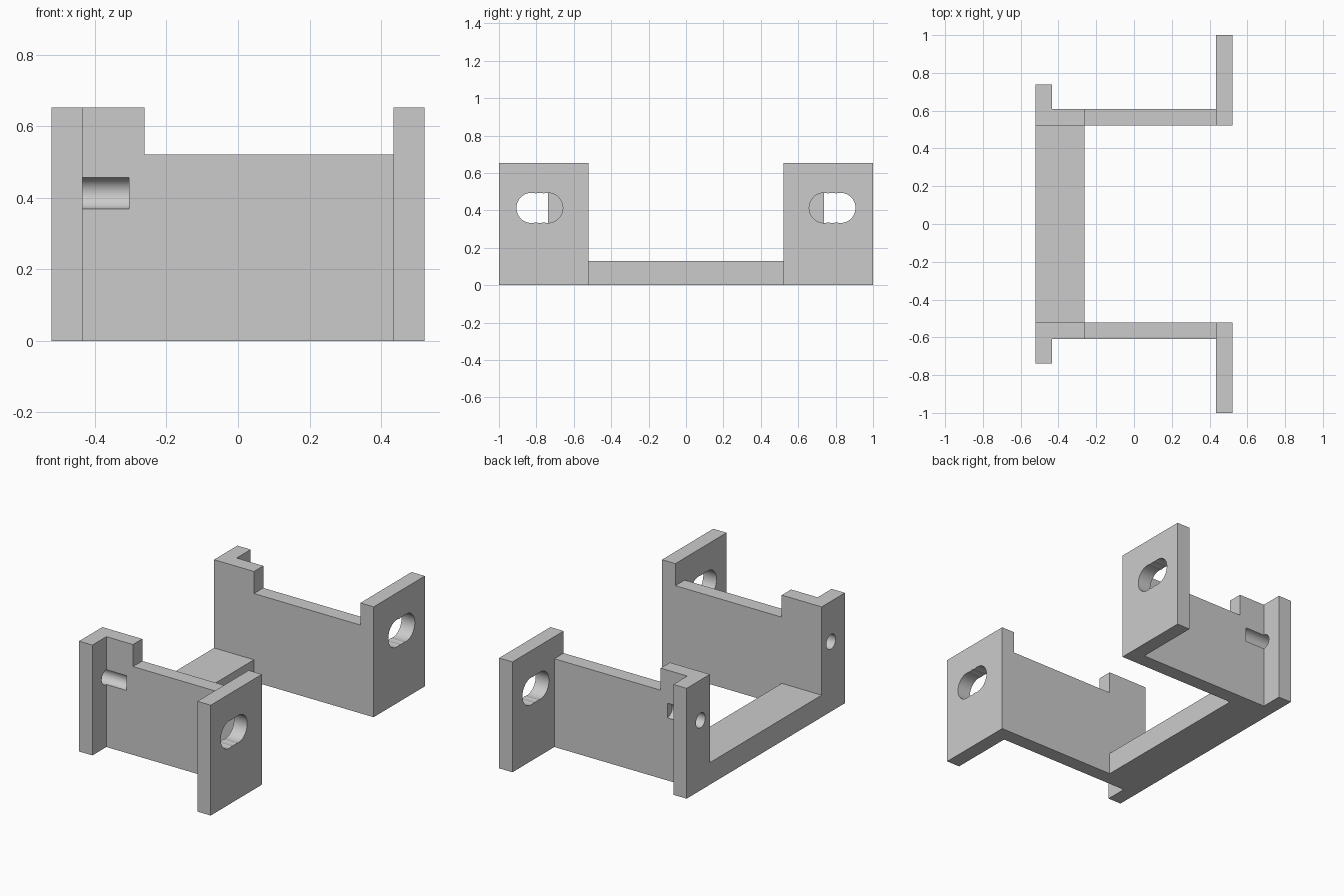
import bpy, bmesh, math
from mathutils import Matrix, Vector

cube = bpy.data.objects.get("Cube")
if cube:
    bpy.data.objects.remove(cube, do_unlink=True)

UNIT = 1 / 23  # design grid step
HEIGHT = 15

grey = bpy.data.materials.new("plain grey")
grey.use_nodes = True
grey.diffuse_color = (0.6, 0.6, 0.6, 1)
grey.node_tree.nodes["Principled BSDF"].inputs["Base Color"].default_value = (0.6, 0.6, 0.6, 1)


def finish(bm, name):
    """Scale a bmesh from grid steps to units and link it as an object."""
    bmesh.ops.scale(bm, vec=(UNIT,) * 3, verts=bm.verts)
    bmesh.ops.recalc_face_normals(bm, faces=bm.faces)
    mesh = bpy.data.meshes.new(name)
    bm.to_mesh(mesh)
    bm.free()
    mesh.materials.append(grey)
    obj = bpy.data.objects.new(name, mesh)
    bpy.context.collection.objects.link(obj)
    return obj


def box(name, low, high):
    low, high = Vector(low), Vector(high)
    bm = bmesh.new()
    bmesh.ops.create_cube(bm, size=1, matrix=Matrix.Translation((low + high) / 2)
                          @ Matrix.Diagonal((*(high - low), 1)))
    return finish(bm, name)


def rod(name, x0, x1, y, z, radius):
    """Cylinder lying along x."""
    bm = bmesh.new()
    bmesh.ops.create_cone(bm, cap_ends=True, segments=64, radius1=radius, radius2=radius,
                          depth=x1 - x0, matrix=Matrix.Translation(((x0 + x1) / 2, y, z))
                          @ Matrix.Rotation(math.pi / 2, 4, "Y"))
    return finish(bm, name)


def cut(target, cutter):
    """Subtract the cutter from the target, then discard it."""
    cutter.hide_render = True
    mod = target.modifiers.new("cut", "BOOLEAN")
    mod.operation = "DIFFERENCE"
    mod.solver = "EXACT"
    mod.object = cutter
    bpy.context.view_layer.objects.active = target
    bpy.ops.object.modifier_apply(modifier=mod.name)
    bpy.data.objects.remove(cutter, do_unlink=True)


# Plan outline of one half: wall with a wide front flange and a short rear flange
half = [(-6, 12), (12, 12), (12, 23), (10, 23), (10, 14), (-10, 14), (-10, 17), (-12, 17)]
outline = half + [(x, -y) for x, y in reversed(half)]
bm = bmesh.new()
face = bm.faces.new([bm.verts.new((x, y, 0)) for x, y in outline])
extruded = bmesh.ops.extrude_face_region(bm, geom=[face], use_keep_orig=True)
bmesh.ops.translate(bm, vec=(0, 0, HEIGHT),
                    verts=[g for g in extruded["geom"] if isinstance(g, bmesh.types.BMVert)])
bracket = finish(bm, "bracket")

# Lowered wall tops and the low cross bar
cut(bracket, box("wall_cutter", (-6, -16, 12), (10, 16, 17)))
cut(bracket, box("bar_cutter", (-14, -12, 3), (-5, 12, 17)))

for side in (-1, 1):
    # Slot in the wide flange, drilled as three overlapping holes
    for offset in (-1, 0, 1):
        cut(bracket, rod("slot_cutter", 9, 13, side * (18 + offset), 9.5, 1.85))
    # Screw hole through the short flange, ending as a groove in the wall
    cut(bracket, rod("screw_cutter", -13, -7, side * 14, 9.5, 1))

bpy.ops.object.select_all(action="DESELECT")
bracket.select_set(True)
bpy.context.view_layer.objects.active = bracket
bpy.ops.object.shade_smooth_by_angle(angle=math.radians(25))
